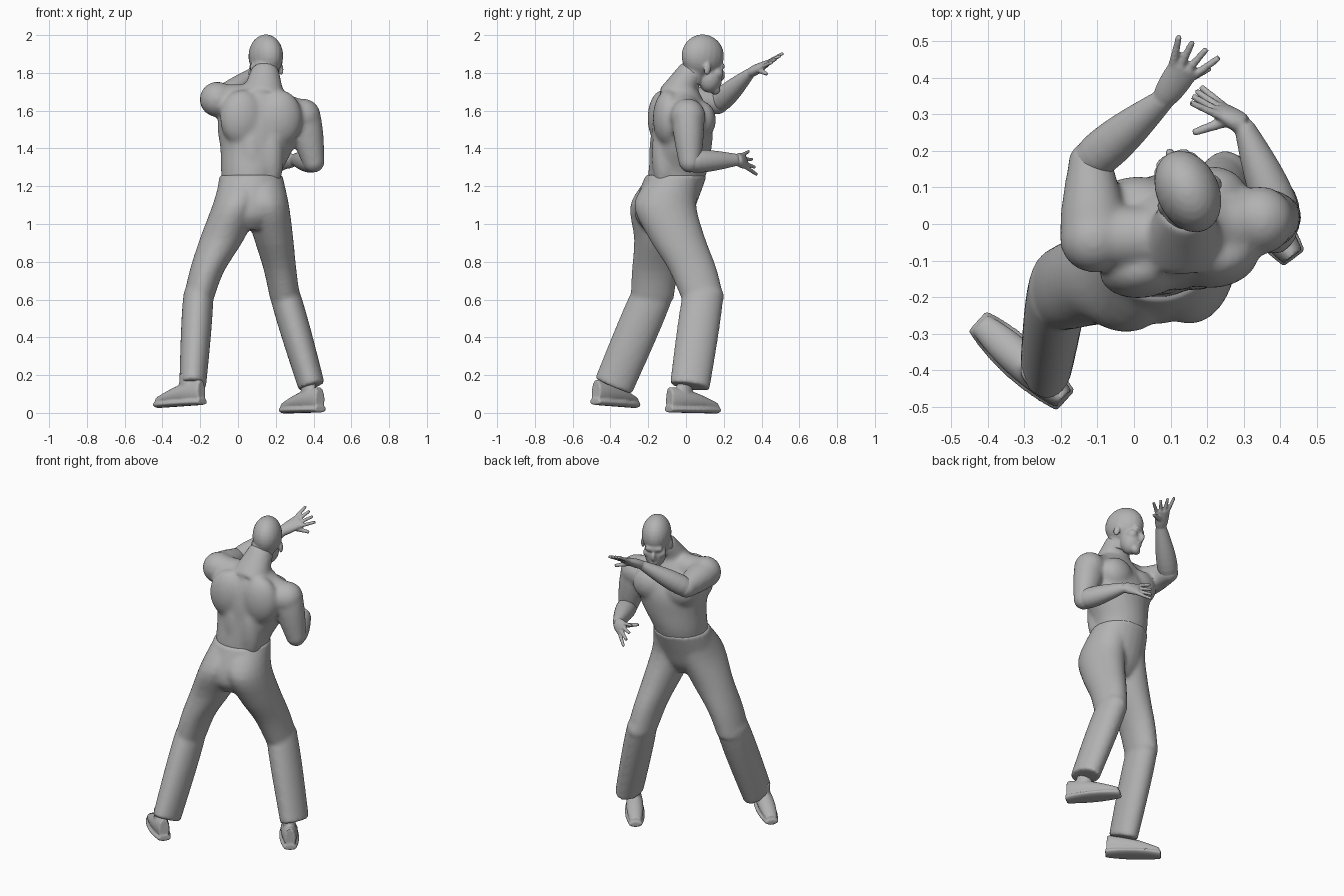
import bpy, bmesh, math
from mathutils import Vector, Matrix

if "Cube" in bpy.data.objects:
    bpy.data.objects.remove(bpy.data.objects["Cube"])

shade = (0.45, 0.45, 0.45, 1)
grey = bpy.data.materials.new("plain grey")
grey.use_nodes = True
grey.diffuse_color = shade
grey.node_tree.nodes["Principled BSDF"].inputs["Base Color"].default_value = shade


def smooth_rings(rings, steps=4):
    """Catmull-Rom interpolation of ring positions and radii."""
    points = [Vector(ring) for ring in rings]
    points = [points[0]] + points + [points[-1]]
    result = []
    for a, b, c, d in zip(points, points[1:], points[2:], points[3:]):
        for step in range(steps):
            t = step / steps
            result.append(b + (c - a) * t / 2 + (a * 2 - b * 5 + c * 4 - d) * t * t / 2
                          + (b * 3 - a - c * 3 + d) * t ** 3 / 2)
    return result + [points[-1]]


def loft(bm, rings, axis, side=(1, 0, 0), matrix=Matrix(), count=24):
    """Closed tube through rings (x, y, z, half width, half depth), all square to the axis."""
    axis, side = Vector(axis).normalized(), Vector(side)
    side = (side - axis * side.dot(axis)).normalized()
    depth = axis.cross(side)
    loops = []
    for x, y, z, wide, deep in rings:
        loop = []
        for k in range(count):
            angle = math.tau * k / count
            offset = side * wide * math.cos(angle) + depth * deep * math.sin(angle)
            loop.append(bm.verts.new(matrix @ (Vector((x, y, z)) + offset)))
        loops.append(loop)
    for lower, upper in zip(loops, loops[1:]):
        for k in range(count):
            bm.faces.new((lower[k - 1], lower[k], upper[k], upper[k - 1]))
    bm.faces.new(loops[0][::-1])
    bm.faces.new(loops[-1])


def limb(bm, start, end, first, last, swell=0.0, side=(1, 0, 0)):
    """Tapering tube between two joints; first and last are (half width, half depth)."""
    start, end, first, last = Vector(start), Vector(end), Vector(first), Vector(last)
    rings = []
    for k in range(9):
        t = k / 8
        bulge = swell * math.sin(math.pi * t ** 0.7)
        wide, deep = first.lerp(last, t)
        rings.append((*start.lerp(end, t), wide + bulge, deep + bulge))
    loft(bm, rings, end - start, side)


def blob(bm, centre, radii, matrix=Matrix()):
    placed = matrix @ Matrix.Translation(centre) @ Matrix.Diagonal((*radii, 1))
    bmesh.ops.create_uvsphere(bm, u_segments=20, v_segments=14, radius=1, matrix=placed)


def ball(bm, centre, radius):
    blob(bm, centre, (radius, radius, radius))


def finish(name, bm, voxel, passes):
    """Blend the overlapping volumes of one part into a single smooth surface."""
    bmesh.ops.recalc_face_normals(bm, faces=bm.faces)
    mesh = bpy.data.meshes.new(name)
    bm.to_mesh(mesh)
    bm.free()
    mesh.materials.append(grey)
    part = bpy.data.objects.new(name, mesh)
    bpy.context.collection.objects.link(part)
    bpy.ops.object.select_all(action="DESELECT")
    part.select_set(True)
    bpy.context.view_layer.objects.active = part
    remesh = part.modifiers.new("Blend", "REMESH")
    remesh.mode = "VOXEL"
    remesh.voxel_size = voxel
    soften = part.modifiers.new("Soften", "SMOOTH")
    soften.factor = 0.5
    soften.iterations = passes
    for modifier in ("Blend", "Soften"):
        bpy.ops.object.modifier_apply(modifier=modifier)
    bpy.ops.object.shade_smooth_by_angle(angle=math.radians(50))


def turned(origin, yaw, pitch=0):
    return (Matrix.Translation(origin) @ Matrix.Rotation(math.radians(yaw), 4, "Z")
            @ Matrix.Rotation(math.radians(pitch), 4, "X"))


left_shoulder, left_elbow = (.345, .01, 1.57), (.4, .02, 1.33)
right_shoulder, right_elbow = (-.11, -.04, 1.66), (-.12, .17, 1.64)

# Torso: waist to neck with paired muscles, shoulders and upper arms
bm = bmesh.new()
outline = [(.07, -.07, 1.14, .15, .13), (.07, -.045, 1.27, .16, .155), (.1, -.025, 1.4, .195, .16),
           (.11, -.02, 1.52, .22, .16), (.12, -.03, 1.63, .2, .13), (.13, -.03, 1.72, .1, .09)]
loft(bm, smooth_rings(outline), (0, 0, 1), (1, .14, 0))
trunk = turned((.11, -.02, 1.5), 8)
for s in (-1, 1):
    blob(bm, (s * .1, .09, .05), (.11, .075, .1), trunk)      # chest
    blob(bm, (s * .1, -.09, .06), (.12, .08, .15), trunk)     # shoulder blade
    blob(bm, (s * .05, -.1, -.13), (.07, .07, .2), trunk)     # lower back
limb(bm, (.13, -.07, 1.66), (.145, .04, 1.82), (.12, .09), (.072, .07))
for shoulder, elbow in ((left_shoulder, left_elbow), (right_shoulder, right_elbow)):
    limb(bm, (.12, -.03, 1.66), shoulder, (.08, .08), (.085, .08), side=(0, 1, 0))
    ball(bm, shoulder, .094)
    limb(bm, shoulder, elbow, (.09, .082), (.06, .06), .008)
    ball(bm, elbow, .06)
finish("torso", bm, .011, 14)

# Head, turned and tipped forward
bm = bmesh.new()
limb(bm, (.14, .02, 1.76), (.15, .07, 1.88), (.07, .07), (.065, .065))
skull = turned((.15, .083, 1.85), 25, -9)
blob(bm, (0, 0, .04), (.086, .118, .114), skull)
blob(bm, (0, .06, -.065), (.062, .064, .082), skull)    # jaw
blob(bm, (0, .1, -.125), (.034, .026, .028), skull)     # chin
blob(bm, (0, .105, 0), (.055, .02, .02), skull)         # brow
blob(bm, (0, .127, -.045), (.014, .018, .03), skull)    # nose
blob(bm, (0, .115, -.09), (.026, .014, .014), skull)    # lips
for s in (-1, 1):
    blob(bm, (s * .04, .08, -.04), (.028, .034, .03), skull)   # cheek
    blob(bm, (s * .083, 0, -.03), (.012, .021, .034), skull)   # ear
finish("head", bm, .007, 7)


# Forearms, with fingers fanned out from the knuckles
def forearm(name, elbow, wrist, knuckles, across, thumb):
    elbow, wrist, knuckles = map(Vector, (elbow, wrist, knuckles))
    across, thumb = Vector(across).normalized(), Vector(thumb).normalized()
    bm = bmesh.new()
    ball(bm, elbow, .055)
    limb(bm, elbow, wrist, (.055, .055), (.032, .027), .012, across)
    limb(bm, wrist, knuckles, (.031, .025), (.046, .016), .005, across)
    reach = (knuckles - wrist).normalized()
    for k in range(4):
        spread = k - 1.5
        base = knuckles + across * spread * .024 - reach * .01
        tip = base + (reach + across * spread * .25).normalized() * .09
        limb(bm, base, tip, (.012, .012), (.009, .009))
    base = wrist.lerp(knuckles, .4) + thumb * .01
    limb(bm, base, base + thumb * .11, (.017, .017), (.01, .01))
    finish(name, bm, .006, 4)


forearm("left_forearm", left_elbow, (.3, .27, 1.34), (.23, .315, 1.33),
        across=(-.15, -.35, .9), thumb=(-1, -.35, .2))
forearm("right_forearm", right_elbow, (.08, .34, 1.8), (.14, .43, 1.85),
        across=(.8, -.5, -.4), thumb=(.8, .4, -.2))

# Trousers: hips, thighs and shins
bm = bmesh.new()
hips = [(.07, -.05, 1.26, .168, .163), (.063, -.1, 1.13, .18, .165),
        (.06, -.12, 1.04, .17, .15), (.06, -.12, .97, .1, .1)]
loft(bm, smooth_rings(hips), (0, 0, -1), (1, .1, 0))
left_thigh = [(.12, -.06, 1.24, .12, .14), (.15, -.11, 1.1, .12, .165), (.187, -.05, .93, .105, .15),
              (.222, .035, .76, .087, .128), (.25, .09, .6, .08, .112)]
right_thigh = [(.03, -.07, 1.24, .125, .14), (-.01, -.13, 1.1, .125, .165), (-.085, -.145, .92, .118, .13),
               (-.165, -.165, .75, .092, .122), (-.21, -.18, .6, .08, .114)]
for thigh, knee, hem in [(left_thigh, (.25, .09, .62), (.39, .02, .14)),
                         (right_thigh, (-.21, -.18, .62), (-.24, -.385, .14))]:
    loft(bm, smooth_rings(thigh), (0, 0, -1))
    blob(bm, knee, (.079, .111, .08))
    limb(bm, knee, hem, (.08, .108), (.071, .106), .004)
finish("trousers", bm, .011, 8)


# Shoes: ankle, rounded upper and flat sole
def shoe(name, heel, yaw, pitch):
    bm = bmesh.new()
    frame = turned(heel, yaw, pitch)
    upper, sole = [], []
    for k in range(13):
        t = k / 12
        wide = .054 * math.sin(math.pi * (.13 + .74 * t)) ** .5
        tall = .02 + .044 * math.cos(t * math.pi / 2)
        upper.append((0, t * .31, .02 + tall * .75, wide * .93, tall))
        sole.append((0, t * .325 - .005, .015, wide * 1.1, .018))
    for rings in (upper, sole):
        loft(bm, rings, (0, 1, 0), matrix=frame)
    loft(bm, [(0, .1, .03, .04, .06), (0, .1, .17, .035, .04)], (0, 0, 1), matrix=frame)
    finish(name, bm, .007, 2)


shoe("left_shoe", (.435, -.09, .005), 37, -1)
shoe("right_shoe", (-.19, -.48, .045), 48, -3)
